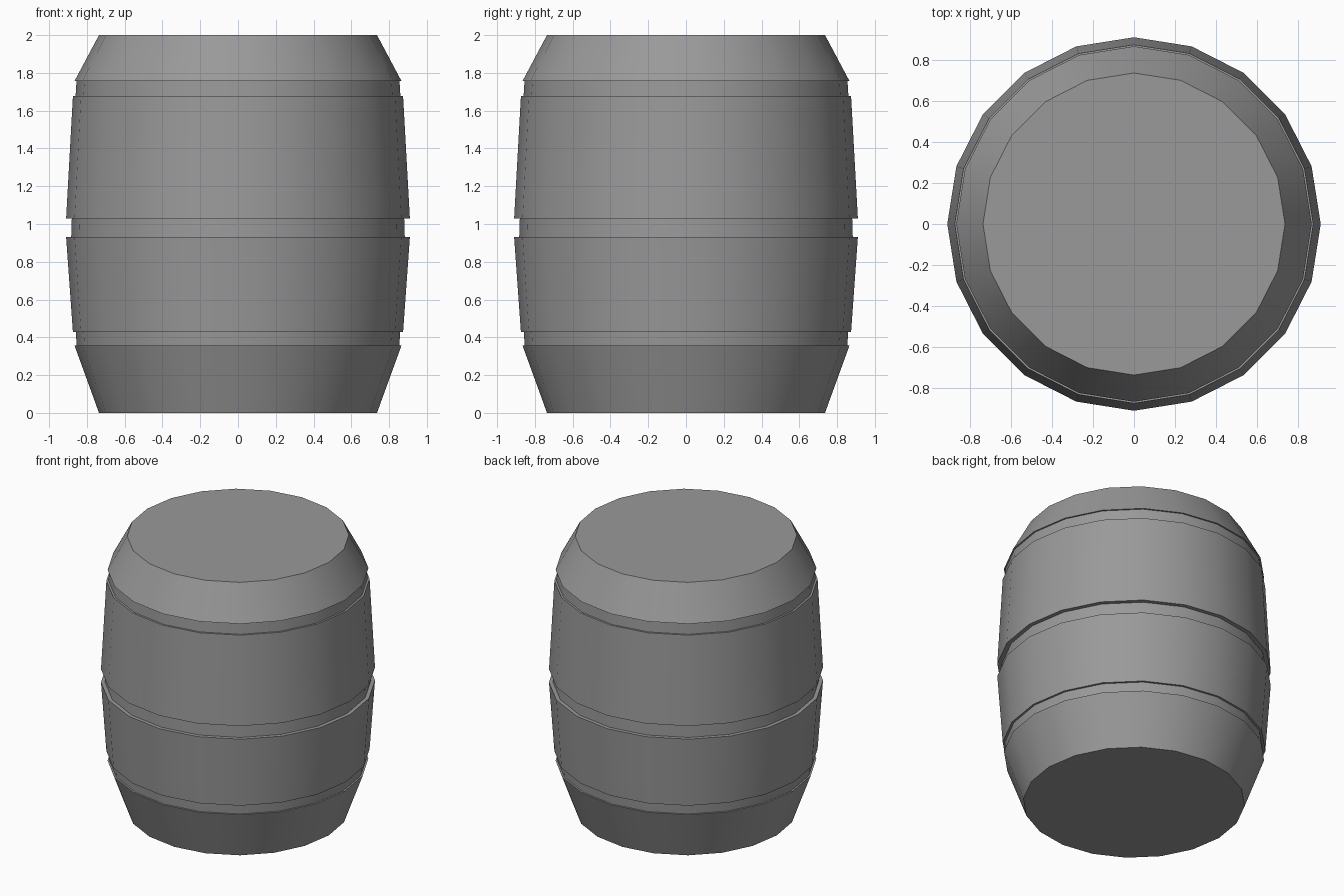
import bpy, bmesh
from math import cos, sin, pi, radians

if "Cube" in bpy.data.objects:
    bpy.data.objects.remove(bpy.data.objects["Cube"])

SIDES = 20

# Barrel outline from base to top: (radius, height), with three sunken hoop grooves
profile = [
    (0.736, 0.0), (0.866, 0.358),
    (0.854, 0.358), (0.859, 0.428),
    (0.874, 0.428), (0.91, 0.932),
    (0.883, 0.932), (0.88, 1.028),
    (0.91, 1.028), (0.874, 1.677),
    (0.86, 1.677), (0.855, 1.756),
    (0.866, 1.756), (0.736, 2.0),
]

bm = bmesh.new()
rings = [[bm.verts.new((r * cos(2 * pi * i / SIDES), r * sin(2 * pi * i / SIDES), z))
          for i in range(SIDES)] for r, z in profile]

# Staves and groove walls
for low, high in zip(rings, rings[1:]):
    for i in range(SIDES):
        j = (i + 1) % SIDES
        bm.faces.new((low[i], low[j], high[j], high[i]))

# Flat base and lid
bm.faces.new(rings[0][::-1])
bm.faces.new(rings[-1])

mesh = bpy.data.meshes.new("barrel")
bm.to_mesh(mesh)
bm.free()
barrel = bpy.data.objects.new("barrel", mesh)
bpy.context.collection.objects.link(barrel)

# Dark grey surface
dark_grey = bpy.data.materials.new("dark_grey")
dark_grey.diffuse_color = (0.32, 0.32, 0.32, 1)
dark_grey.use_nodes = True
dark_grey.node_tree.nodes["Principled BSDF"].inputs["Base Color"].default_value = dark_grey.diffuse_color
mesh.materials.append(dark_grey)

# Rounded sides, crisp rims
bpy.context.view_layer.objects.active = barrel
barrel.select_set(True)
bpy.ops.object.shade_smooth_by_angle(angle=radians(30))
